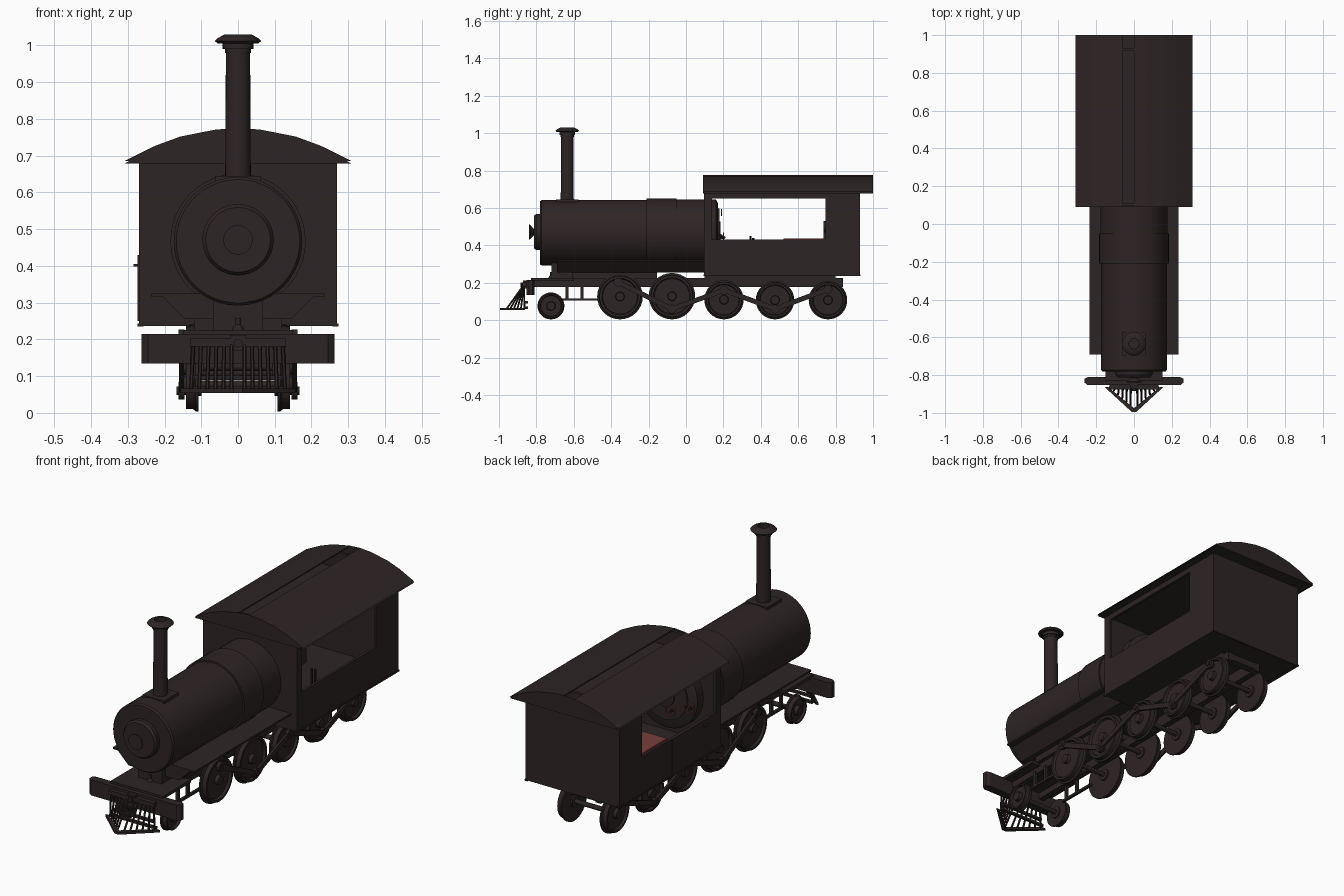
import bpy, bmesh, math
from mathutils import Vector, Matrix

if "Cube" in bpy.data.objects:
    bpy.data.objects.remove(bpy.data.objects["Cube"])

def mat(name, c):
    m = bpy.data.materials.new(name)
    m.diffuse_color = (*c, 1)
    m.use_nodes = True
    m.node_tree.nodes["Principled BSDF"].inputs["Base Color"].default_value = m.diffuse_color
    return m

DARK = mat("dark_brown_iron", (0.027, 0.018, 0.018))
RED = mat("dull_red", (0.19, 0.05, 0.045))

def finish(name, bm, m=DARK, smooth=False):
    bmesh.ops.recalc_face_normals(bm, faces=bm.faces)
    me = bpy.data.meshes.new(name)
    bm.to_mesh(me)
    bm.free()
    me.materials.append(m)
    ob = bpy.data.objects.new(name, me)
    bpy.context.collection.objects.link(ob)
    if smooth:
        bpy.ops.object.select_all(action='DESELECT')
        ob.select_set(True)
        bpy.context.view_layer.objects.active = ob
        bpy.ops.object.shade_smooth_by_angle(angle=math.radians(35))
    return ob

def box(name, x0, x1, y0, y1, z0, z1, m=DARK):
    bm = bmesh.new()
    bmesh.ops.create_cube(bm, size=1)
    for v in bm.verts:
        v.co = Vector(((x0 + x1) / 2 + v.co.x * (x1 - x0),
                       (y0 + y1) / 2 + v.co.y * (y1 - y0),
                       (z0 + z1) / 2 + v.co.z * (z1 - z0)))
    return finish(name, bm, m)

def prism(name, pts, a, b, axis='Y', m=DARK):
    """Extrude a 2D outline: axis Y uses (x,z), axis Z uses (x,y)."""
    bm = bmesh.new()
    co = (lambda p, t: (p[0], t, p[1])) if axis == 'Y' else (lambda p, t: (p[0], p[1], t))
    lo = [bm.verts.new(co(p, a)) for p in pts]
    hi = [bm.verts.new(co(p, b)) for p in pts]
    n = len(pts)
    bm.faces.new(lo)
    bm.faces.new(hi)
    for i in range(n):
        bm.faces.new((lo[i], lo[(i + 1) % n], hi[(i + 1) % n], hi[i]))
    return finish(name, bm, m)

def lathe(name, prof, origin, axis, seg=32, m=DARK):
    """Revolve (radius, distance) pairs around an axis, capping both ends."""
    q = Vector((0, 0, 1)).rotation_difference(Vector(axis))
    o = Vector(origin)
    bm = bmesh.new()
    rings = [[bm.verts.new(o + q @ Vector((r * math.cos(2 * math.pi * i / seg),
              r * math.sin(2 * math.pi * i / seg), d))) for i in range(seg)] for r, d in prof]
    for A, B in zip(rings, rings[1:]):
        for i in range(seg):
            bm.faces.new((A[i], A[(i + 1) % seg], B[(i + 1) % seg], B[i]))
    bm.faces.new(rings[0])
    bm.faces.new(rings[-1])
    return finish(name, bm, m, True)

def rod(name, p, q, r, seg=8, m=DARK):
    d = Vector(q) - Vector(p)
    return lathe(name, [(r, 0), (r, d.length)], p, d.normalized(), seg, m)

def bar(name, p, q, w, t, m=DARK):
    """Flat bar between two points in a plane of constant x."""
    p, q = Vector(p), Vector(q)
    d = q - p
    bm = bmesh.new()
    bmesh.ops.create_cube(bm, size=1, matrix=Matrix.Translation((p + q) / 2)
        @ Matrix.Rotation(math.atan2(d.z, d.y), 4, 'X') @ Matrix.Diagonal((t, d.length, w, 1)))
    return finish(name, bm, m)

def torus(name, c, R, r, m=RED, n=20, k=6):
    bm = bmesh.new()
    vs = [[bm.verts.new((c[0] + (R + r * math.cos(b)) * math.cos(a), c[1] + r * math.sin(b),
           c[2] + (R + r * math.cos(b)) * math.sin(a)))
           for b in [2 * math.pi * j / k for j in range(k)]]
          for a in [2 * math.pi * i / n for i in range(n)]]
    for i in range(n):
        for j in range(k):
            bm.faces.new((vs[i][j], vs[(i + 1) % n][j], vs[(i + 1) % n][(j + 1) % k], vs[i][(j + 1) % k]))
    return finish(name, bm, m, True)

def mirror_pts(half):
    return half + [(-x, z) for x, z in reversed(half) if x > 0]

# boiler, firebox band and smokebox door
Y = (0, 1, 0)
lathe("boiler", [(0.168, -0.78), (0.175, -0.772), (0.175, -0.21), (0.184, -0.21), (0.184, -0.05),
                 (0.178, -0.05), (0.178, 0.16), (0.16, 0.17)], (0, 0, 0.467), Y, 48)
lathe("smokebox_door", [(0.07, -0.812), (0.088, -0.812), (0.097, -0.8), (0.097, -0.77)], (0, 0, 0.471), Y, 40)
lathe("door_knob", [(0.04, -0.84), (0.04, -0.835), (0.018, -0.815), (0.018, -0.8)], (0, 0, 0.471), Y, 24)

# chimney
box("chimney_base", -0.062, 0.062, -0.695, -0.575, 0.60, 0.645)
lathe("chimney", [(0.035, 0.62), (0.033, 0.98), (0.036, 0.98), (0.036, 0.99), (0.042, 0.99), (0.042, 1.005),
                  (0.055, 1.005), (0.063, 1.012), (0.055, 1.02), (0.036, 1.03), (0.028, 1.03), (0.027, 0.98)],
      (0, -0.635, 0), (0, 0, 1), 24)

# running boards with sloped skirt, saddle blocks
prism("running_board", mirror_pts([(0.115, 0.325), (0.235, 0.325), (0.235, 0.316), (0.205, 0.316),
                                   (0.145, 0.255)]), -0.69, 0.1)
box("under_boiler_block", -0.12, 0.12, -0.61, -0.155, 0.222, 0.256)
box("smokebox_saddle", -0.067, 0.067, -0.72, -0.6, 0.222, 0.33)

# frame
for s in (-1, 1):
    box("frame_rail", s * 0.07, s * 0.1, -0.83, 0.84, 0.178, 0.225)
    box("cab_support", s * 0.07, s * 0.1, 0.1, 0.8, 0.22, 0.24)
    bar("pilot_link", (s * 0.1, -0.66, 0.11), (s * 0.1, -0.45, 0.11), 0.012, 0.014)
    for y in (-0.635, -0.555):
        box("pilot_hanger", s * 0.093, s * 0.107, y - 0.008, y + 0.008, 0.11, 0.19)
for y in (-0.5, -0.2, 0.07, 0.34, 0.62, 0.82):
    box("cross_member", -0.1, 0.1, y - 0.02, y + 0.02, 0.185, 0.22)
box("front_deck", -0.15, 0.15, -0.83, -0.6, 0.21, 0.226)

# buffer beam, hook and post
prism("buffer_beam", [(-0.262, -0.82), (-0.245, -0.81), (0.245, -0.81), (0.262, -0.82), (0.262, -0.84),
                      (0.245, -0.853), (-0.245, -0.853), (-0.262, -0.84)], 0.135, 0.215, 'Z')
box("coupling_plate", -0.022, 0.022, -0.872, -0.85, 0.17, 0.212)
rod("coupling_hook", (0, -0.885, 0.19), (0, -0.86, 0.19), 0.012)
lathe("front_post", [(0.018, 0.22), (0.012, 0.235), (0.007, 0.24), (0.007, 0.258)], (0, -0.72, 0), (0, 0, 1), 12)

# cowcatcher
prism("pilot_bottom_rail", [(-0.157, -0.862), (-0.012, -0.995), (0.012, -0.995), (0.157, -0.862), (0.138, -0.862),
                            (0, -0.975), (-0.138, -0.862)], 0.054, 0.066, 'Z')
box("pilot_top_rail", -0.13, 0.13, -0.875, -0.85, 0.18, 0.202)
for s in (-1, 1):
    for i in range(6):
        x = 0.018 + i * 0.022
        rod("pilot_bar", (s * x, -0.975 + 0.87 * x, 0.06), (s * x * 0.95, -0.866, 0.19), 0.0055, 6)
box("pilot_brace", -0.13, 0.13, -0.86, -0.845, 0.06, 0.072)
box("pilot_brace_upper", -0.12, 0.12, -0.86, -0.845, 0.09, 0.102)

# wheels, axles and rods
wheels = [(-0.722, 0.072), (-0.353, 0.122), (-0.075, 0.124), (0.203, 0.105), (0.476, 0.103), (0.759, 0.103)]
for i, (y, r) in enumerate(wheels):
    zc = r + 0.004
    rod("axle", (-0.13, y, zc), (0.13, y, zc), 0.012, 12)
    for s in (-1, 1):
        lathe("wheel", [(0.03, 0.1), (0.03, 0.108), (r, 0.108), (r, 0.116), (r * 0.92, 0.12), (r * 0.9, 0.142),
                        (r * 0.8, 0.142), (r * 0.76, 0.13), (0.025, 0.13), (0.022, 0.148)],
              (0, y, zc), (s, 0, 0), 32)
pins = [(-0.363, 0.203), (-0.075, 0.06), (0.203, 0.16), (0.476, 0.06), (0.759, 0.165)]
for s in (-1, 1):
    for i, (y, z) in enumerate(pins):
        lathe("crank_pin", [(0.024, 0.146), (0.024, 0.162), (0.012, 0.162), (0.012, 0.167)],
              (0, y, z), (s, 0, 0), 16)
        rod("pin_shaft", (s * 0.125, y, z), (s * 0.15, y, z), 0.012)
        if i:
            bar("coupling_rod", (s * 0.154, *pins[i - 1]), (s * 0.154, y, z), 0.026, 0.012)

# cab walls with side windows
arc = [(0, 0.775), (0.06, 0.771), (0.157, 0.752), (0.225, 0.727), (0.31, 0.685)]
gable = mirror_pts([(0, 0.77), (0.06, 0.766), (0.157, 0.747), (0.225, 0.722), (0.27, 0.7), (0.27, 0.238)])
prism("cab_front_wall", gable, 0.097, 0.112)
prism("cab_back_wall", gable, 0.915, 0.93)
for s in (-1, 1):
    a, b = s * 0.257, s * 0.27
    box("cab_side_lower", a, b, 0.097, 0.93, 0.238, 0.43)
    box("cab_side_upper", a, b, 0.097, 0.93, 0.65, 0.702)
    box("cab_front_pillar", a, b, 0.097, 0.14, 0.43, 0.65)
    box("cab_rear_pillar", a, b, 0.745, 0.93, 0.43, 0.65)
    box("cab_bottom_trim", a, s * 0.273, 0.093, 0.934, 0.235, 0.243)
box("cab_floor", -0.265, 0.265, 0.1, 0.925, 0.236, 0.25)
prism("roof", mirror_pts(arc) + [(x, z - 0.007) for x, z in reversed(mirror_pts(arc)[5:])]
      + [(x, z - 0.007) for x, z in reversed(arc)], 0.09, 1.0)

# left door and handle
box("door", -0.2735, -0.268, 0.2, 0.5, 0.25, 0.43)
box("door_handle", -0.284, -0.27, 0.22, 0.25, 0.398, 0.405)

# cab interior
box("seat_cushion", -0.255, -0.12, 0.52, 0.745, 0.405, 0.437, RED)
box("seat_base", -0.25, -0.125, 0.53, 0.74, 0.25, 0.405)
box("seat_back", -0.25, -0.13, 0.735, 0.75, 0.405, 0.47)
rod("seat_knob", (-0.19, 0.735, 0.5), (-0.19, 0.75, 0.5), 0.03, 16)
lathe("backhead_plate", [(0.13, 0.17), (0.13, 0.178), (0.06, 0.178), (0.06, 0.185)], (0, 0, 0.467), Y, 32)
for x, z in ((-0.16, 0.44), (-0.05, 0.4), (0.12, 0.4)):
    torus("valve_wheel", (x, 0.2, z), 0.026, 0.004)
    rod("valve_stem", (x, 0.15, z), (x, 0.205, z), 0.006)
torus("gauge_rim", (0, 0.19, 0.575), 0.016, 0.003)
rod("control_lever", (0.1, 0.14, 0.48), (0.1, 0.21, 0.44), 0.005)
rod("reverse_lever", (0.2, 0.345, 0.25), (0.2, 0.345, 0.45), 0.006)
rod("brake_lever", (0.17, 0.36, 0.25), (0.17, 0.36, 0.44), 0.006)
